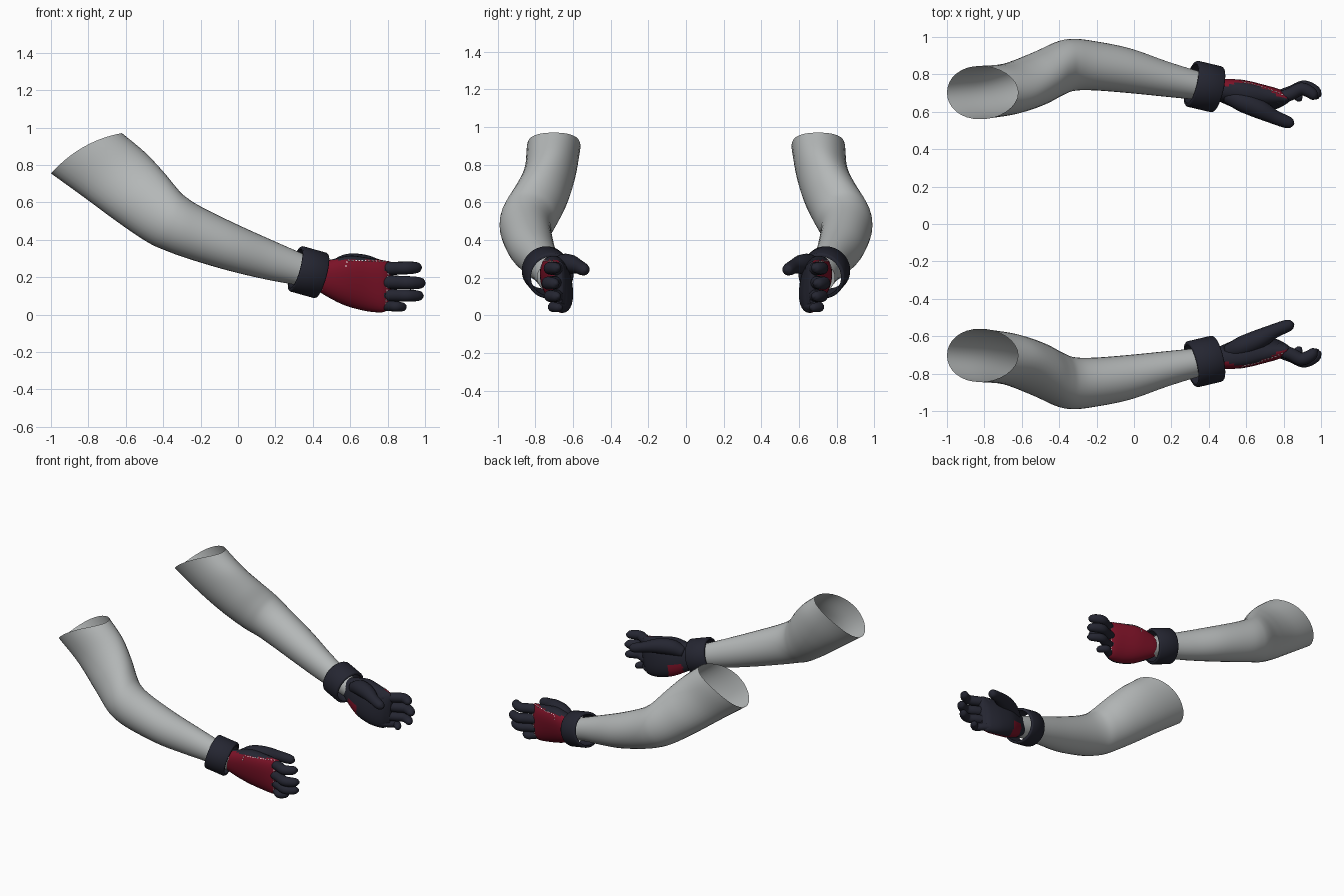
import bpy, bmesh, math
from mathutils import Vector, Matrix
from mathutils.bvhtree import BVHTree

cube = bpy.data.objects.get("Cube")
if cube:
    bpy.data.objects.remove(cube, do_unlink=True)


def material(name, r, g, b):
    m = bpy.data.materials.new(name)
    m.use_nodes = True
    m.diffuse_color = (r, g, b, 1)
    bsdf = m.node_tree.nodes["Principled BSDF"]
    bsdf.inputs["Base Color"].default_value = (r, g, b, 1)
    bsdf.inputs["Roughness"].default_value = 0.7
    return m


GREY = material("sleeve_grey", 0.46, 0.48, 0.48)
DARK = material("glove_navy", 0.018, 0.019, 0.031)
RED = material("glove_red", 0.2, 0.006, 0.02)
WHITE = material("stitch_white", 0.8, 0.8, 0.8)
SEG = 32


def smooth_path(keys, steps=6):
    """Catmull-Rom interpolation of tuples of any length."""
    k = [Vector(p) for p in keys]
    k = [2 * k[0] - k[1]] + k + [2 * k[-1] - k[-2]]
    out = []
    for a, b, c, d in zip(k, k[1:], k[2:], k[3:]):
        for i in range(steps):
            t = i / steps
            out.append(0.5 * (2 * b + (c - a) * t + (2 * a - 5 * b + 4 * c - d) * t ** 2
                              + (3 * b - a - 3 * c + d) * t ** 3))
    return out + [k[-2]]


def skin(rings, cyclic=False, caps=False):
    """Bridge a row of equal rings into one surface."""
    bm = bmesh.new()
    rows = [[bm.verts.new(p) for p in ring] for ring in rings]
    pairs = list(zip(rows, rows[1:])) + ([(rows[-1], rows[0])] if cyclic else [])
    for a, b in pairs:
        for i in range(len(a)):
            j = (i + 1) % len(a)
            bm.faces.new((a[i], a[j], b[j], b[i]))
    if caps:
        bm.faces.new(rows[0])
        bm.faces.new(rows[-1])
    bmesh.ops.recalc_face_normals(bm, faces=bm.faces)
    return bm


def section(key, power=1.0, bulge=0.0):
    """Oval ring through a top and bottom (x, z) point, between two y limits."""
    xt, zt, xb, zb, y_out, y_in, lean = key
    centre = Vector(((xt + xb) / 2, (y_out + y_in) / 2, (zt + zb) / 2))
    up = Vector(((xt - xb) / 2, -lean, (zt - zb) / 2))
    side = Vector((0, (y_out - y_in) / 2, 0))
    ring = []
    for i in range(SEG):
        a = 2 * math.pi * i / SEG
        c, s = math.cos(a), math.sin(a)
        ring.append(centre + up * math.copysign(abs(c) ** power, c)
                    + side * math.copysign(abs(s) ** power, s)
                    + Vector((-0.4, 0, 1)) * bulge * s * s)
    return ring


def round_ring(centre, axis, radius, count):
    rot = Vector(axis).to_track_quat('Z', 'Y')
    return [centre + rot @ Vector((radius * math.cos(2 * math.pi * i / count),
                                   radius * math.sin(2 * math.pi * i / count), 0))
            for i in range(count)]


def tube(keys):
    """Rounded finger through (x, y, z, radius) keys."""
    pts = smooth_path(keys)
    rings = []
    for i, p in enumerate(pts):
        axis = pts[min(i + 1, len(pts) - 1)].xyz - pts[max(i - 1, 0)].xyz
        rings.append(round_ring(p.xyz, axis, p.w, 16))
    return skin(rings, caps=True)


def place(bm, name, mats, angle=50):
    """Make the front object and its mirrored twin at the back."""
    for prefix, side in (("front_", 1), ("back_", -1)):
        copy = bm.copy()
        if side < 0:
            bmesh.ops.scale(copy, vec=(1, -1, 1), verts=copy.verts)
            bmesh.ops.reverse_faces(copy, faces=copy.faces)
        me = bpy.data.meshes.new(prefix + name)
        copy.to_mesh(me)
        copy.free()
        for m in mats:
            me.materials.append(m)
        me.shade_smooth()
        me.set_sharp_from_angle(angle=math.radians(angle))
        bpy.context.collection.objects.link(bpy.data.objects.new(prefix + name, me))


# Sleeve: open bent arm from the shoulder cut to the wrist
arm = [(-.62, .97, -1, .755, -.845, -.56, 0),
       (-.5, .87, -.82, .625, -.86, -.585, 0),
       (-.4, .765, -.63, .485, -.92, -.63, 0),
       (-.33, .68, -.48, .385, -.975, -.68, 0),
       (-.28, .63, -.38, .34, -.99, -.71, 0),
       (-.19, .573, -.26, .297, -.98, -.715, 0),
       (0, .48, -.05, .235, -.94, -.7, 0),
       (.2, .39, .15, .188, -.87, -.68, 0),
       (.36, .32, .31, .158, -.82, -.665, 0),
       (.47, .272, .45, .125, -.79, -.66, 0)]
rows = smooth_path(arm)
place(skin([section(k, 1, 0.035 * max(0, 1 - i / 9)) for i, k in enumerate(rows)]),
      "sleeve", [GREY])

# Cuff: thick hollow band round the wrist
axis = Vector((0.93, 0.22, -0.26)).normalized()
middle = Vector((0.377, -0.735, 0.227))
profile = [(-.074, .108), (-.074, .121), (-.066, .126), (.066, .126),
           (.074, .121), (.074, .108)]
place(skin([round_ring(middle + axis * t, axis, r, 40) for t, r in profile], cyclic=True),
      "cuff", [DARK], 60)

# Palm: flattened hand body with a red back and a red heel patch
hand = [(.44, .28, .41, .14, -.775, -.67, 0),
        (.5, .295, .47, .1, -.775, -.645, .01),
        (.6, .315, .57, .05, -.765, -.61, .02),
        (.7, .303, .68, .02, -.74, -.605, .02),
        (.78, .29, .765, .012, -.72, -.62, .01),
        (.82, .28, .8, .025, -.7, -.64, 0),
        (.835, .25, .82, .05, -.685, -.655, 0)]
palm = skin([section(k, 0.85) for k in smooth_path(hand, 10)], caps=True)
for f in palm.faces:
    c = f.calc_center_median()
    knuckle = 0.8 + 0.018 * math.cos((c.z - 0.285) * 2 * math.pi / 0.073)
    back = f.normal.y < -0.1 and c.z < 0.292 and c.x < knuckle
    heel = f.normal.y > 0 and 0.48 < c.x < 0.58 and c.z < 0.16
    f.material_index = 1 if back or heel else 0
place(palm, "palm", [DARK, RED])

# Stitches: small white dashes along the edges of the red panel
tree = BVHTree.FromBMesh(palm)
stitches = bmesh.new()
lines = [((.575, .25), (.585, .29)), ((.585, .29), (.8, .284)),
         ((.805, .28), (.79, .05))]
for a, b in lines:
    a, b = Vector(a), Vector(b)
    n = max(2, int((b - a).length / 0.017))
    for i in range(n):
        p = a.lerp(b, (i + 0.5) / n)
        hit, normal, _, _ = tree.ray_cast(Vector((p.x, -2, p.y)), Vector((0, 1, 0)))
        if hit is None:
            continue
        along = Vector((b.x - a.x, 0, b.y - a.y))
        along = (along - normal * along.dot(normal)).normalized()
        frame = Matrix((along, normal.cross(along), normal)).transposed().to_4x4()
        bmesh.ops.create_cube(stitches, size=1, matrix=Matrix.Translation(hit) @ frame
                              @ Matrix.Diagonal((0.01, 0.005, 0.005, 1)))
place(stitches, "stitches", [WHITE])

# Fingers: (name, height at the knuckle, height at the tip, reach, radius, y shift)
for name, z0, z1, reach, r, dy in (("index_finger", .245, .252, .98, .034, 0),
                                   ("middle_finger", .175, .168, 1, .035, -.01),
                                   ("ring_finger", .105, .1, .99, .032, 0),
                                   ("little_finger", .05, .04, .895, .027, .015)):
    span = reach - 0.76
    course = [(0, -.665, 1), (.35, -.695, 1.02), (.6, -.722, 1),
              (.8, -.708, .95), (.93, -.685, .75), (1, -.675, .2)]
    place(tube([(.76 + span * t, y + dy, z0 + (z1 - z0) * t, r * k) for t, y, k in course]),
          name, [DARK], 80)

# Thumb: thick base along the upper inner edge of the hand
place(tube([(.5, -.685, .24, .04), (.58, -.655, .268, .055), (.67, -.615, .27, .052),
            (.75, -.572, .258, .038), (.81, -.548, .245, .034),
            (.84, -.538, .24, .026), (.855, -.533, .238, .006)]),
      "thumb", [DARK], 80)
